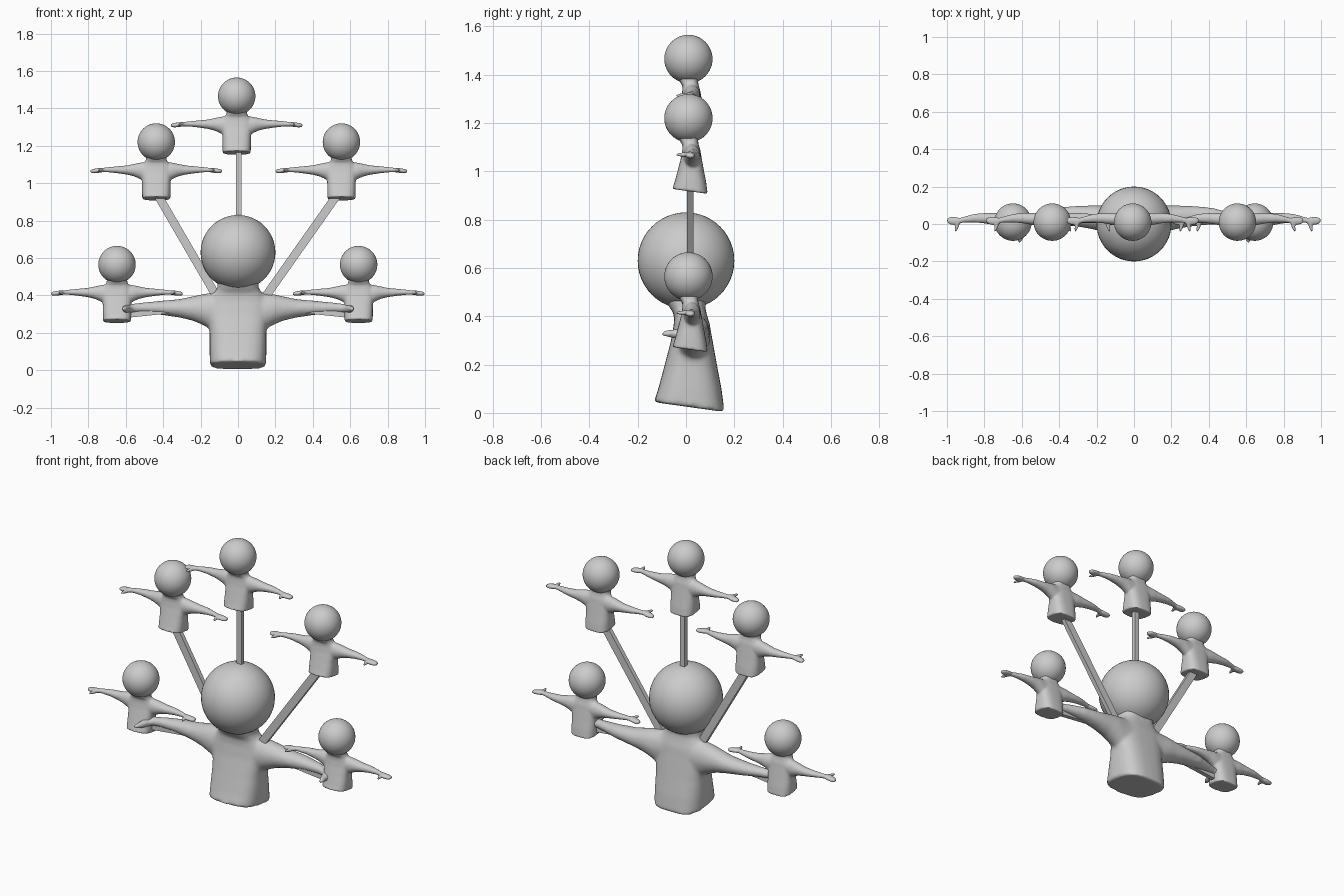
import bpy
import bmesh
from math import cos, sin, pi, atan2
from mathutils import Vector, Matrix

old = bpy.data.objects.get("Cube")
if old:
    bpy.data.objects.remove(old, do_unlink=True)

GREY = (0.6, 0.6, 0.6, 1)
mat = bpy.data.materials.new("plain grey")
mat.use_nodes = True
mat.diffuse_color = GREY
mat.node_tree.nodes["Principled BSDF"].inputs["Base Color"].default_value = GREY


def make_mesh(name, bm):
    bmesh.ops.recalc_face_normals(bm, faces=bm.faces)
    mesh = bpy.data.meshes.new(name)
    bm.to_mesh(mesh)
    bm.free()
    mesh.materials.append(mat)
    return mesh


def add_object(name, mesh, location=(0, 0, 0), scale=1):
    ob = bpy.data.objects.new(name, mesh)
    ob.location = location
    ob.scale = (scale,) * 3
    bpy.context.collection.objects.link(ob)
    return ob


def oval(center, u, v, power=1.0, count=32):
    """Closed ring spanned by half-axes u and v; power below 1 squares it off."""
    def squared(t):
        return abs(t) ** power * (1 if t > 0 else -1)
    angles = [2 * pi * i / count for i in range(count)]
    return [Vector(center) + Vector(u) * squared(cos(a)) + Vector(v) * squared(sin(a))
            for a in angles]


def loft(bm, rings):
    rows = [[bm.verts.new(p) for p in ring] for ring in rings]
    for a, b in zip(rows, rows[1:]):
        for i in range(len(a)):
            j = (i + 1) % len(a)
            bm.faces.new((a[i], a[j], b[j], b[i]))
    bm.faces.new(rows[0])
    bm.faces.new(rows[-1])


bm = bmesh.new()

# Torso: height, half width, front y, back y
torso = [(0.026, 0.15, -0.133, 0.16), (0.1, 0.152, -0.115, 0.147),
         (0.2, 0.152, -0.088, 0.128), (0.3, 0.16, -0.062, 0.11),
         (0.37, 0.155, -0.05, 0.098), (0.41, 0.13, -0.05, 0.085),
         (0.44, 0.11, -0.07, 0.08), (0.48, 0.11, -0.09, 0.09)]
rings = []
for z, w, front, back in torso:
    ring = oval((0, (front + back) / 2, z), (w, 0, 0), (0, (back - front) / 2, 0), 0.7)
    if z < 0.05:
        for p in ring:            # the hem hangs lower at the back
            p.z -= 0.14 * p.y
    rings.append(ring)
loft(bm, rings)

# Arms and hands: x, y, z, half depth, half height
arm = [(0.0, 0.03, 0.33, 0.07, 0.085), (0.14, 0.03, 0.315, 0.07, 0.1),
       (0.19, 0.033, 0.325, 0.068, 0.082), (0.24, 0.037, 0.33, 0.062, 0.066),
       (0.31, 0.042, 0.331, 0.055, 0.05), (0.42, 0.042, 0.334, 0.045, 0.037),
       (0.52, 0.028, 0.334, 0.032, 0.027), (0.57, 0.016, 0.332, 0.03, 0.024),
       (0.62, 0.012, 0.326, 0.045, 0.026), (0.67, 0.015, 0.32, 0.042, 0.024),
       (0.705, 0.018, 0.318, 0.025, 0.016)]
thumb = [(0.585, 0.0, 0.024), (0.598, -0.045, 0.021), (0.607, -0.08, 0.016), (0.612, -0.1, 0.009)]
for side in (1, -1):
    loft(bm, [oval((side * x, y, z), (0, d, 0), (0, 0, h)) for x, y, z, d, h in arm])
    loft(bm, [oval((side * x, y, 0.328), (r, 0, 0), (0, 0, r)) for x, y, r in thumb])
body_mesh = make_mesh("body", bm)

# Round head
bm = bmesh.new()
bmesh.ops.create_uvsphere(bm, u_segments=48, v_segments=24, radius=0.2,
                          matrix=Matrix.Translation((0, 0, 0.63)))
for f in bm.faces:
    f.smooth = True
head_mesh = make_mesh("head", bm)


def figure(name, location, scale):
    body = add_object(name + "_body", body_mesh, location, scale)
    blend = body.modifiers.new("blend", 'REMESH')
    blend.mode = 'VOXEL'
    blend.voxel_size = 0.01
    blend.use_smooth_shade = True
    soften = body.modifiers.new("soften", 'SMOOTH')
    soften.factor = 0.5
    soften.iterations = 8
    add_object(name + "_head", head_mesh, location, scale)


def rod(name, start, end, width):
    a, b = Vector(start), Vector(end)
    d = b - a
    bm = bmesh.new()
    place = (Matrix.Translation((a + b) / 2) @ Matrix.Rotation(atan2(d.x, d.z), 4, 'Y')
             @ Matrix.Diagonal((width, 0.026, d.length, 1)))
    bmesh.ops.create_cube(bm, size=1, matrix=place)
    add_object(name, make_mesh(name, bm))


# One large figure and five half-size figures around it
figure("large_figure", (0, 0, 0), 1)
small = {"lower_right": (-0.647, 0.01, 0.25), "upper_right": (-0.437, 0.01, 0.905),
         "top": (-0.007, 0.01, 1.15), "upper_left": (0.553, 0.01, 0.905),
         "lower_left": (0.645, 0.01, 0.25)}
for name, place in small.items():
    figure(name + "_figure", place, 0.5)

# Rods joining the small figures to the large one
Y = 0.018
rod("top_rod", (0.003, Y, 0.4), (0.003, Y, 1.18), 0.03)
rod("upper_right_rod", (-0.1, Y, 0.37), (-0.425, Y, 0.93), 0.045)
rod("upper_left_rod", (0.13, Y, 0.37), (0.525, Y, 0.93), 0.045)
for side, name in ((-1, "lower_right_rod"), (1, "lower_left_rod")):
    rod(name, (side * 0.1, Y, 0.35), (side * 0.62, Y, 0.295), 0.035)
